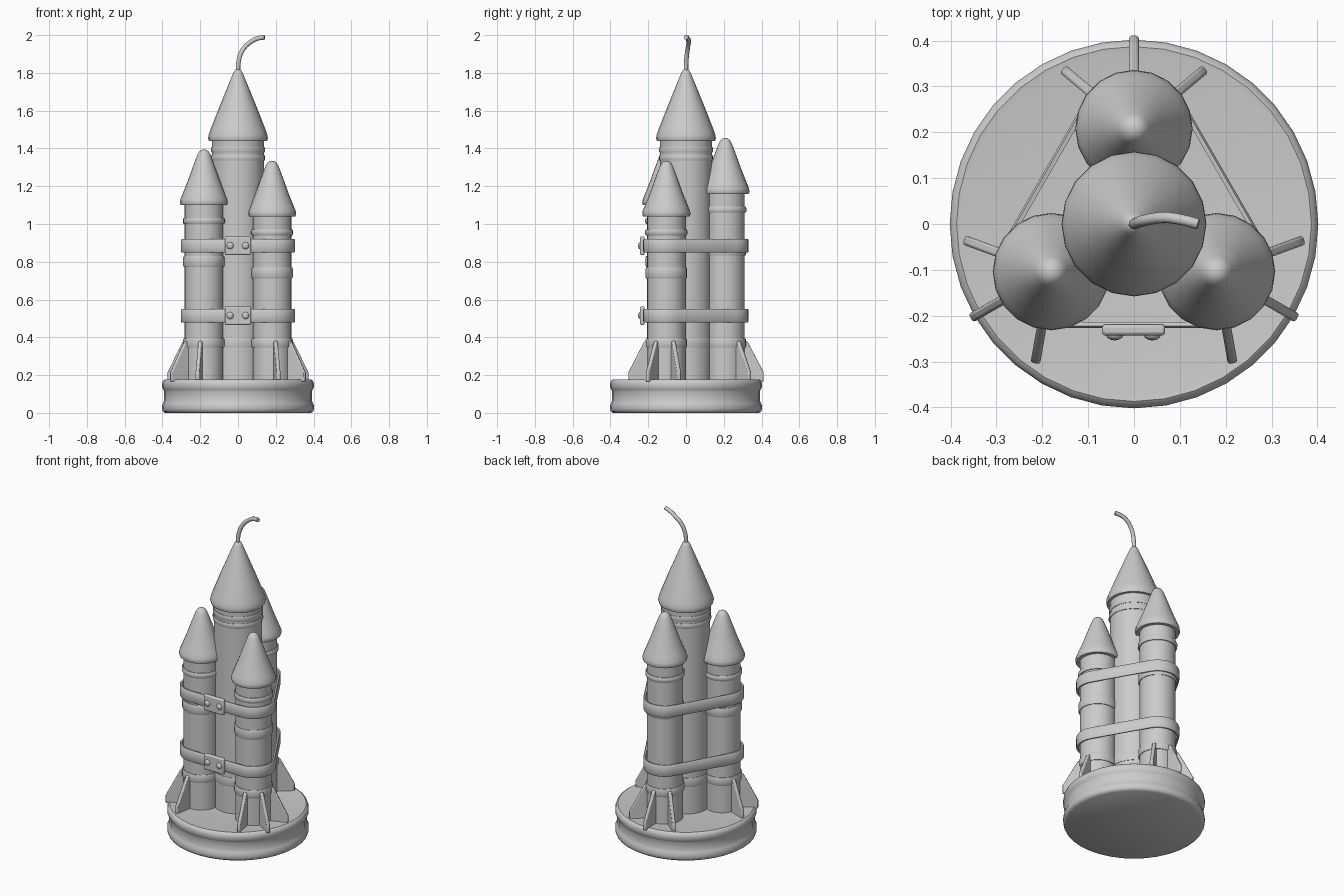
import bpy, bmesh
from math import cos, sin, pi, radians

if "Cube" in bpy.data.objects:
    bpy.data.objects.remove(bpy.data.objects["Cube"])


def finish(name, bm, angle=35):
    bmesh.ops.recalc_face_normals(bm, faces=bm.faces)
    me = bpy.data.meshes.new(name)
    bm.to_mesh(me)
    bm.free()
    ob = bpy.data.objects.new(name, me)
    bpy.context.collection.objects.link(ob)
    for o in bpy.context.selected_objects:
        o.select_set(False)
    bpy.context.view_layer.objects.active = ob
    ob.select_set(True)
    bpy.ops.object.shade_smooth_by_angle(angle=radians(angle))
    return ob


def lathe(name, profile, x=0, y=0, segs=20, angle=35):
    """Revolve (radius, z) points into a capped solid."""
    bm = bmesh.new()
    rings = [[bm.verts.new((x + r * cos(2 * pi * i / segs), y + r * sin(2 * pi * i / segs), z))
              for i in range(segs)] for r, z in profile]
    for a, b in zip(rings, rings[1:]):
        for i in range(segs):
            j = (i + 1) % segs
            bm.faces.new((a[i], a[j], b[j], b[i]))
    bm.faces.new(rings[0][::-1])
    bm.faces.new(rings[-1])
    return finish(name, bm, angle)


def ring(name, r, z0, z1, out, x, y):
    """Rounded raised band around a tube."""
    c = min(0.008, (z1 - z0) / 3)
    lathe(name, [(r - .01, z0), (r + out * .5, z0), (r + out, z0 + c),
                 (r + out, z1 - c), (r + out * .5, z1), (r - .01, z1)], x, y, 24, 50)


def bevel(ob, width, segs=2):
    m = ob.modifiers.new("bevel", 'BEVEL')
    m.width, m.segments, m.limit_method = width, segs, 'ANGLE'


# round stepped base
lathe("base", [(.385, 0), (.398, .008), (.402, .02), (.402, .038), (.395, .056),
               (.392, .062), (.392, .115), (.395, .122), (.402, .134), (.402, .155),
               (.397, .17), (.387, .177), (.375, .175)], segs=36, angle=40)

# central rocket
lathe("main_body", [(.138, .16), (.138, 1.46)], segs=24)
lathe("main_nose", [(.13, 1.44), (.154, 1.44), (.158, 1.45), (.157, 1.468), (.148, 1.495),
                    (.105, 1.605), (.062, 1.71), (.027, 1.795), (.018, 1.812), (.008, 1.82)],
      segs=20, angle=50)
ring("main_upper_ring", .138, 1.378, 1.408, .005, 0, 0)
ring("main_lower_ring", .138, 1.335, 1.365, .006, 0, 0)
ring("main_foot_ring", .138, .345, .40, .005, 0, 0)

# three boosters of different height, each with three fins
R = .208
BR = .103
boosters = [("back", 90, .06), ("left", 210, 0), ("right", 330, -.06)]


def fin(name, cx, cy, ang):
    prof = [(.085, .165), (.203, .165), (.203, .215), (.185, .25), (.118, .378), (.085, .39)]
    ca, sa, t = cos(ang), sin(ang), .0105
    bm = bmesh.new()
    sides = [[bm.verts.new((cx + r * ca - s * t * sa, cy + r * sa + s * t * ca, z))
              for r, z in prof] for s in (-1, 1)]
    a, b = sides
    bm.faces.new(a)
    bm.faces.new(b[::-1])
    for i in range(len(prof)):
        j = (i + 1) % len(prof)
        bm.faces.new((a[i], b[i], b[j], a[j]))
    bevel(finish(name, bm), .006)


for side, deg, dz in boosters:
    out = radians(deg)
    x, y = R * cos(out), R * sin(out)
    lathe(side + "_booster_body", [(BR, .16), (BR, 1.12 + dz)], x, y, 24)
    nose = [(.09, 1.1), (.123, 1.1), (.128, 1.11), (.126, 1.128), (.115, 1.155), (.087, 1.225),
            (.058, 1.305), (.034, 1.368), (.024, 1.385), (.01, 1.394)]
    lathe(side + "_booster_nose", [(r, z + dz) for r, z in nose], x, y, 20, 50)
    ring(side + "_neck_ring", BR, 1.0 + dz, 1.032 + dz, .009, x, y)
    ring(side + "_middle_ring", BR, .772 + dz, .83 + dz, .007, x, y)
    ring(side + "_foot_ring", BR, .345, .395, .007, x, y)
    for k in (-1, 0, 1):
        fin(f"{side}_fin_{k + 2}", x, y, out + k * radians(50))

# straps wrapped round all three boosters, with buckle plate and rivets
for label, z in (("upper", .885), ("lower", .515)):
    sect = [(.110, -.034), (.119, -.036), (.123, -.030), (.123, .030), (.119, .036), (.110, .034)]
    bm = bmesh.new()
    loops = []
    for _, deg, _ in boosters:
        cx, cy = R * cos(radians(deg)), R * sin(radians(deg))
        for i in range(11):
            a = radians(deg - 60 + 12 * i)
            loops.append([bm.verts.new((cx + r * cos(a), cy + r * sin(a), z + h)) for r, h in sect])
    n = len(sect)
    for a, b in zip(loops, loops[1:] + loops[:1]):
        for i in range(n):
            j = (i + 1) % n
            bm.faces.new((a[i], b[i], b[j], a[j]))
    finish(label + "_strap", bm, 40)

    bm = bmesh.new()
    bmesh.ops.create_cube(bm, size=1)
    bmesh.ops.scale(bm, vec=(.138, .024, .098), verts=bm.verts)
    bmesh.ops.translate(bm, vec=(-.001, -.231, z), verts=bm.verts)
    bevel(finish(label + "_buckle", bm), .007)
    for sx in (-1, 1):
        bm = bmesh.new()
        bmesh.ops.create_uvsphere(bm, u_segments=12, v_segments=8, radius=1)
        bmesh.ops.scale(bm, vec=(.019, .013, .019), verts=bm.verts)
        bmesh.ops.translate(bm, vec=(sx * .041 - .001, -.241, z), verts=bm.verts)
        finish(f"{label}_rivet_{'left' if sx < 0 else 'right'}", bm, 60)

# curved fuse on the tip
cu = bpy.data.curves.new("fuse", 'CURVE')
cu.dimensions = '3D'
cu.bevel_depth = .0125
cu.bevel_resolution = 2
cu.use_fill_caps = True
cu.resolution_u = 4
path = [(0, 0, 1.80), (.003, .001, 1.86), (.025, .008, 1.922), (.07, .014, 1.966),
        (.11, .008, 1.984), (.14, 0, 1.988)]
sp = cu.splines.new('BEZIER')
sp.bezier_points.add(len(path) - 1)
for p, co in zip(sp.bezier_points, path):
    p.co = co
    p.handle_left_type = p.handle_right_type = 'AUTO'
bpy.context.collection.objects.link(bpy.data.objects.new("fuse", cu))
